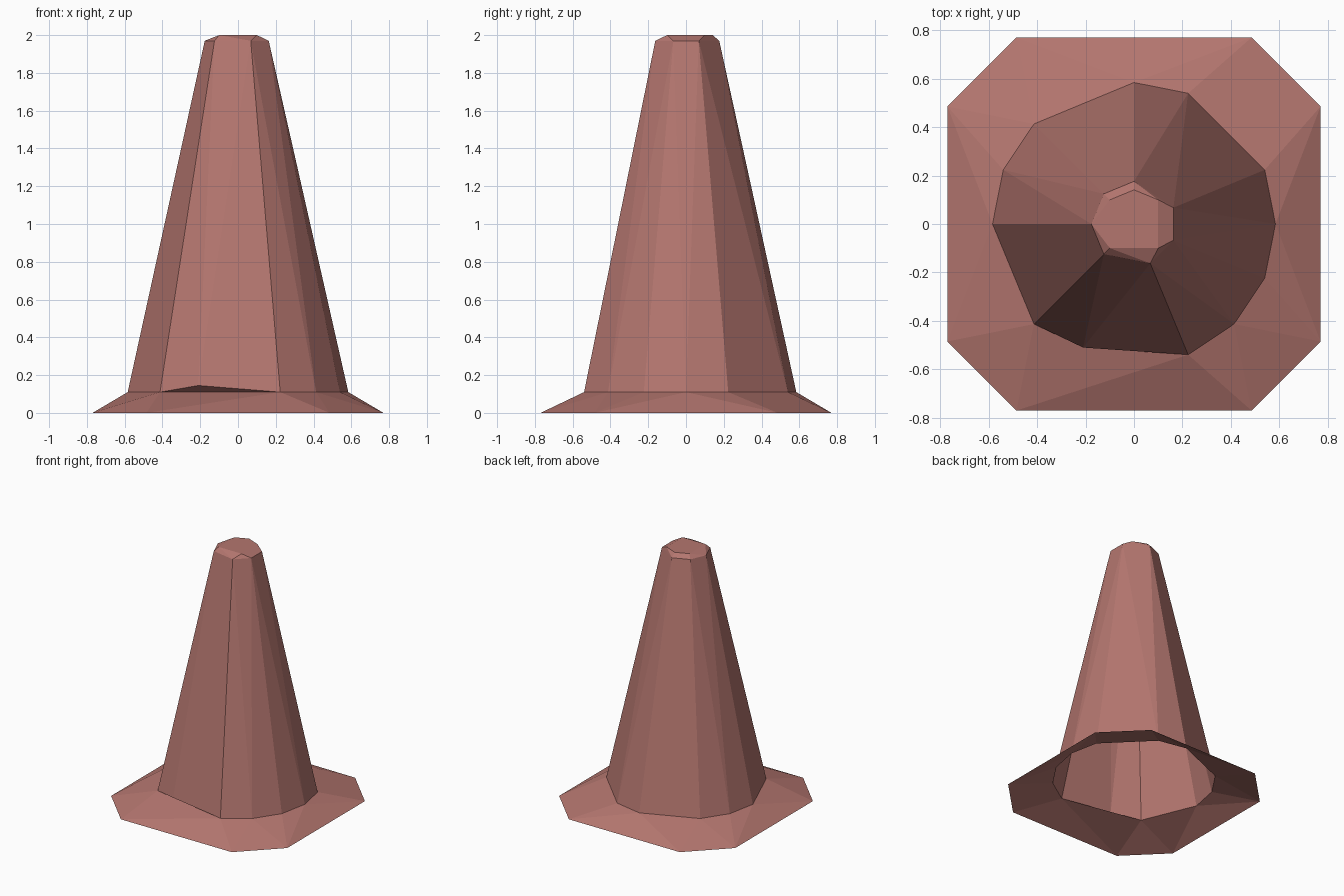
import bpy, bmesh, math

if "Cube" in bpy.data.objects:
    bpy.data.objects.remove(bpy.data.objects["Cube"])

rubber = bpy.data.materials.new("dusty_red")
rubber.diffuse_color = (0.456, 0.181, 0.159, 1)
rubber.use_nodes = True
rubber.node_tree.nodes["Principled BSDF"].inputs["Base Color"].default_value = rubber.diffuse_color


def ring(radius, z, steps):
    """Points on a circle, placed at multiples of 22.5 degrees."""
    return [(radius * math.cos(s * math.pi / 8), radius * math.sin(s * math.pi / 8), z)
            for s in steps]


def hull_shell(name, points, open_levels):
    """Faceted skin around the points, left open at the given heights."""
    bm = bmesh.new()
    for p in points:
        bm.verts.new(p)
    bmesh.ops.convex_hull(bm, input=bm.verts[:])
    caps = [f for f in bm.faces
            if any(all(abs(v.co.z - z) < 1e-4 for v in f.verts) for z in open_levels)]
    bmesh.ops.delete(bm, geom=caps, context='FACES')
    bmesh.ops.recalc_face_normals(bm, faces=bm.faces[:])
    # the shell is open below, so make sure its skin points outwards
    if sum(f.normal.dot(f.calc_center_median()) * f.calc_area() for f in bm.faces) < 0:
        bmesh.ops.reverse_faces(bm, faces=bm.faces[:])
    mesh = bpy.data.meshes.new(name)
    bm.to_mesh(mesh)
    bm.free()
    mesh.materials.append(rubber)
    obj = bpy.data.objects.new(name, mesh)
    bpy.context.collection.objects.link(obj)
    return obj


# Uneven ring where the cone meets its base
seam = ring(0.584, 0.11, [0, 1, 3, 4, 6, 7, 8, 10, 13, 14, 15])

# Cone body with one raised corner at the front and a chamfered tip
lip = [(-0.21, -0.51, 0.145)]
shoulder = ring(0.176, 1.97, [1, 4, 6, 8, 10, 13, 15])
tip = ring(0.141, 2.0, [2, 4, 6, 10, 14])
hull_shell("cone_body", seam + lip + shoulder + tip, [0.11])

# Sloping octagonal base, open underneath
corners = [(sx * x, sy * y, 0) for x, y in ((0.77, 0.485), (0.485, 0.77))
           for sx in (-1, 1) for sy in (-1, 1)]
hull_shell("base_skirt", corners + seam, [0, 0.11])
